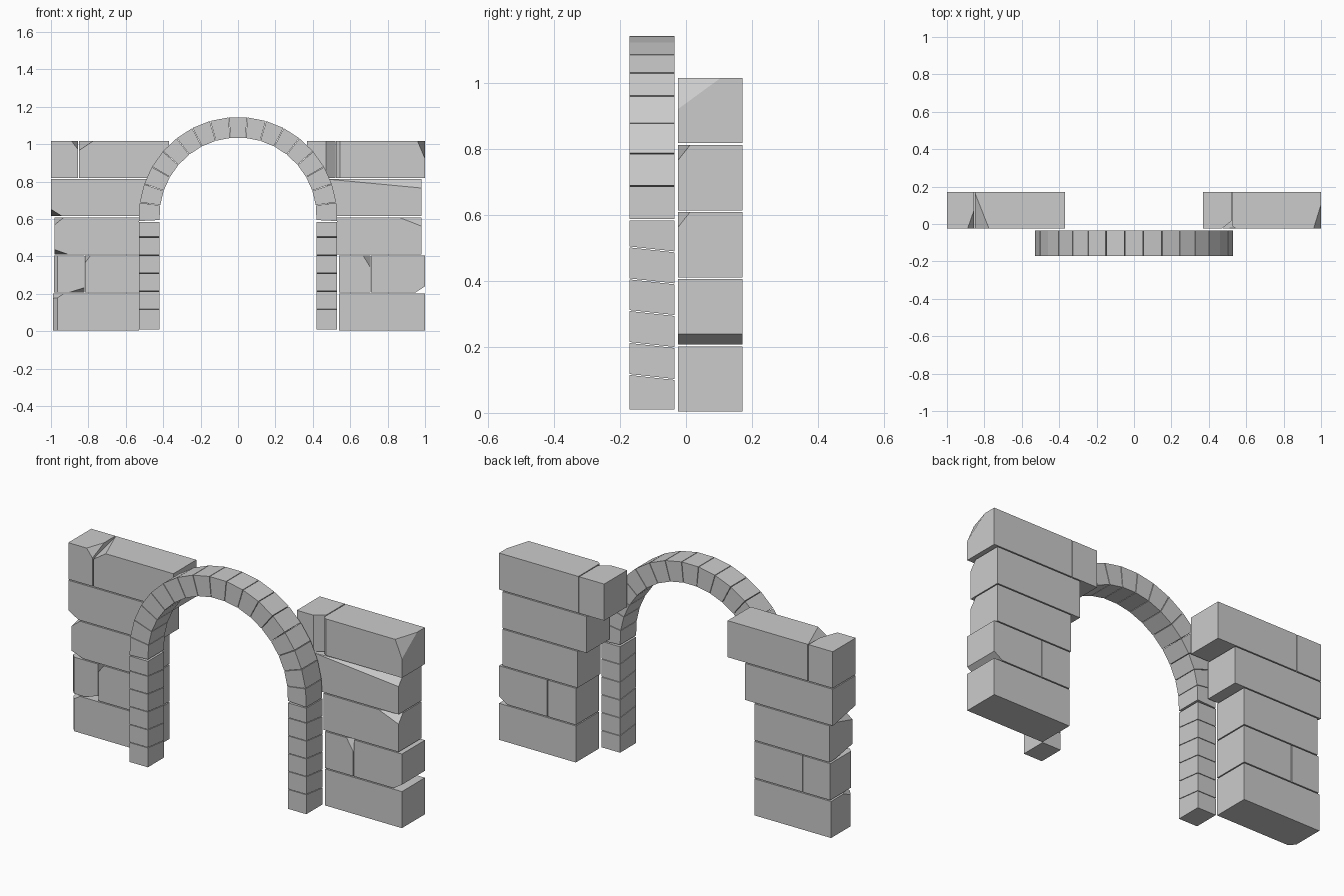
import bpy, bmesh, math
from mathutils import Vector

if "Cube" in bpy.data.objects:
    bpy.data.objects.remove(bpy.data.objects["Cube"])

FRONT, BACK = -0.025, 0.172      # wall depth
ARCH_F, ARCH_B = -0.172, -0.035  # arch depth


def hexa(name, front, back, chips=()):
    """Solid between two xz quads given as (x, y, z); chips are bisected off."""
    bm = bmesh.new()
    vs = [bm.verts.new(p) for p in front + back]
    for f in ((0, 1, 2, 3), (7, 6, 5, 4), (0, 4, 5, 1),
              (1, 5, 6, 2), (2, 6, 7, 3), (3, 7, 4, 0)):
        bm.faces.new([vs[i] for i in f])
    for co, no in chips:
        geom = bm.verts[:] + bm.edges[:] + bm.faces[:]
        cut = bmesh.ops.bisect_plane(bm, geom=geom, plane_co=co, plane_no=no,
                                     clear_outer=True)["geom_cut"]
        edges = [e for e in cut if isinstance(e, bmesh.types.BMEdge)]
        bmesh.ops.holes_fill(bm, edges=edges, sides=0)
    bmesh.ops.recalc_face_normals(bm, faces=bm.faces[:])
    me = bpy.data.meshes.new(name)
    bm.to_mesh(me)
    bm.free()
    ob = bpy.data.objects.new(name, me)
    bpy.context.collection.objects.link(ob)
    return ob


def block(name, x0, x1, row, chips=()):
    """Wall block; chip = (x side, z side, dx, dy, dz) at a front corner, 0 = along that axis."""
    z0 = 0.004 + row * 0.2035
    z1 = z0 + 0.198
    planes = []
    for sx, sz, dx, dy, dz in chips:
        corner = Vector((x1 if sx > 0 else x0, FRONT, z1 if sz > 0 else z0))
        no = Vector((sx / dx, -1 / dy if dy else 0, sz / dz if dz else 0))
        planes.append((corner - Vector((sx * dx, 0, 0)), no.normalized()))
    quad = [(x0, z0), (x1, z0), (x1, z1), (x0, z1)]
    hexa(name, [(x, FRONT, z) for x, z in quad], [(x, BACK, z) for x, z in quad], planes)


# Wall blocks: x start, x end, row, chipped corners
left = [
    (-0.99, -0.53, 0, [(-1, 1, 0.025, 0.03, 0), (-1, 1, 0.06, 0.09, 0.04)]),
    (-0.985, -0.822, 1, [(-1, 1, 0.02, 0.02, 0), (1, -1, 0.08, 0.1, 0.025)]),
    (-0.818, -0.53, 1, [(-1, 1, 0.03, 0.1, 0.04)]),
    (-0.98, -0.53, 2, [(-1, 1, 0.05, 0.15, 0.04), (-1, -1, 0.07, 0.15, 0.025)]),
    (-1.0, -0.475, 3, [(-1, -1, 0.06, 0.19, 0.037)]),
    (-1.0, -0.855, 4, [(1, 1, 0.035, 0.1, 0.045)]),
    (-0.85, -0.37, 4, [(-1, 1, 0.075, 0.19, 0.05)]),
]
right = [
    (0.54, 1.0, 0, []),
    (0.54, 0.708, 1, [(1, 1, 0.04, 0.06, 0.065)]),
    (0.712, 1.0, 1, [(1, -1, 0.05, 0, 0.032)]),
    (0.53, 0.98, 2, [(1, 1, 0.12, 0.037, 0.047)]),
    (0.475, 0.98, 3, [(1, 1, 0.5, 0.037, 0.047)]),
    (0.37, 0.52, 4, [(1, 1, 0.05, 0.04, 0)]),
    (0.525, 1.0, 4, [(-1, 1, 0.02, 0.015, 0), (1, 1, 0.04, 0.13, 0.095)]),
]
for side, blocks in (("left", left), ("right", right)):
    for i, b in enumerate(blocks):
        block(f"{side}_wall_block_{i + 1}", *b)

# Arch stones: 17 wedges around the springing centre
R_IN, R_OUT, CZ, COUNT = 0.42, 0.53, 0.615, 17
START = math.radians(-3)
STEP = (math.pi - 2 * START) / COUNT
for i in range(COUNT):
    a0 = START + i * STEP + 0.003
    a1 = a0 + STEP - 0.006
    quad = [(r * math.cos(a), CZ + r * math.sin(a))
            for r, a in ((R_IN, a0), (R_OUT, a0), (R_OUT, a1), (R_IN, a1))]
    hexa(f"arch_stone_{i + 1}", [(x, ARCH_F, z) for x, z in quad],
         [(x, ARCH_B, z) for x, z in quad])

# Arch legs: stacked stones with joints sloping down towards the back
LEVELS = [0.01, 0.118, 0.215, 0.312, 0.408, 0.505, 0.587]
for side, s in (("left", -1), ("right", 1)):
    for i in range(6):
        z0, z1 = LEVELS[i], LEVELS[i + 1] - 0.003
        d0 = 0.015 if i else 0
        d1 = 0.015 if i < 5 else 0
        xs = (s * R_IN, s * R_OUT, s * R_OUT, s * R_IN)
        hexa(f"{side}_leg_stone_{i + 1}",
             [(x, ARCH_F, z) for x, z in zip(xs, (z0, z0, z1, z1))],
             [(x, ARCH_B, z) for x, z in zip(xs, (z0 - d0, z0 - d0, z1 - d1, z1 - d1))])
